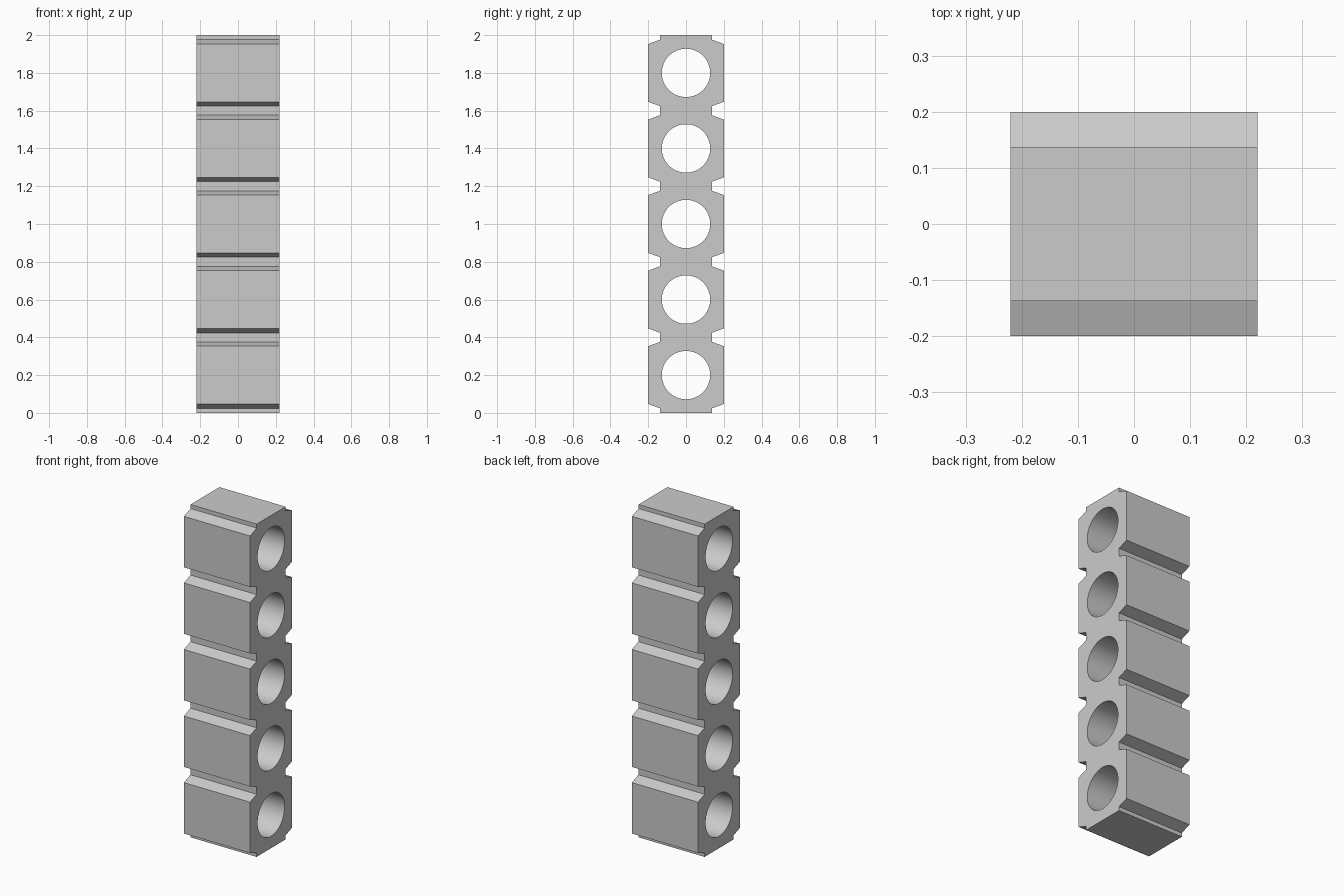
import bpy, bmesh, math
from mathutils import Matrix

if "Cube" in bpy.data.objects:
    bpy.data.objects.remove(bpy.data.objects["Cube"])

COUNT, PITCH = 5, 0.4
HALF_LENGTH, HALF_DEPTH, WAIST = 0.22, 0.2, 0.137
LIP, CHAMFER = 0.024, 0.047
HOLE_RADIUS = 0.128

grey = bpy.data.materials.new("light_grey")
colour = (0.6, 0.6, 0.6, 1)
grey.use_nodes = True
grey.diffuse_color = colour
grey.node_tree.nodes["Principled BSDF"].inputs["Base Color"].default_value = colour


def make_object(name, bm):
    bmesh.ops.recalc_face_normals(bm, faces=bm.faces)
    mesh = bpy.data.meshes.new(name)
    bm.to_mesh(mesh)
    bm.free()
    mesh.materials.append(grey)
    obj = bpy.data.objects.new(name, mesh)
    bpy.context.collection.objects.link(obj)
    return obj


# Notched side profile, one bulge per cell, mirrored front to back
side = [(WAIST, 0)]
for i in range(COUNT):
    low, high = i * PITCH, (i + 1) * PITCH
    side += [(WAIST, low + LIP), (HALF_DEPTH, low + CHAMFER),
             (HALF_DEPTH, high - CHAMFER), (WAIST, high - LIP)]
side.append((WAIST, COUNT * PITCH))
profile = side + [(-y, z) for y, z in reversed(side)]

# Extruded block
bm = bmesh.new()
face = bm.faces.new([bm.verts.new((-HALF_LENGTH, y, z)) for y, z in profile])
extruded = bmesh.ops.extrude_face_region(bm, geom=[face])["geom"]
bmesh.ops.translate(bm, vec=(2 * HALF_LENGTH, 0, 0),
                    verts=[v for v in extruded if isinstance(v, bmesh.types.BMVert)])
block = make_object("hollow_block", bm)

# Round bores through every cell
bm = bmesh.new()
for i in range(COUNT):
    place = Matrix.Translation((0, 0, (i + 0.5) * PITCH)) @ Matrix.Rotation(math.pi / 2, 4, "Y")
    bmesh.ops.create_cone(bm, cap_ends=True, segments=64, radius1=HOLE_RADIUS,
                          radius2=HOLE_RADIUS, depth=3 * HALF_LENGTH, matrix=place)
cutter = make_object("bore_cutter", bm)
cutter.hide_render = True

bores = block.modifiers.new("bores", "BOOLEAN")
bores.operation = "DIFFERENCE"
bores.solver = "EXACT"
bores.object = cutter

# Apply the cut, drop the cutter, smooth only the bores
for obj in bpy.context.selected_objects:
    obj.select_set(False)
bpy.context.view_layer.objects.active = block
block.select_set(True)
bpy.ops.object.modifier_apply(modifier=bores.name)
bpy.data.objects.remove(cutter)
bpy.ops.object.shade_smooth_by_angle(angle=math.radians(15))
